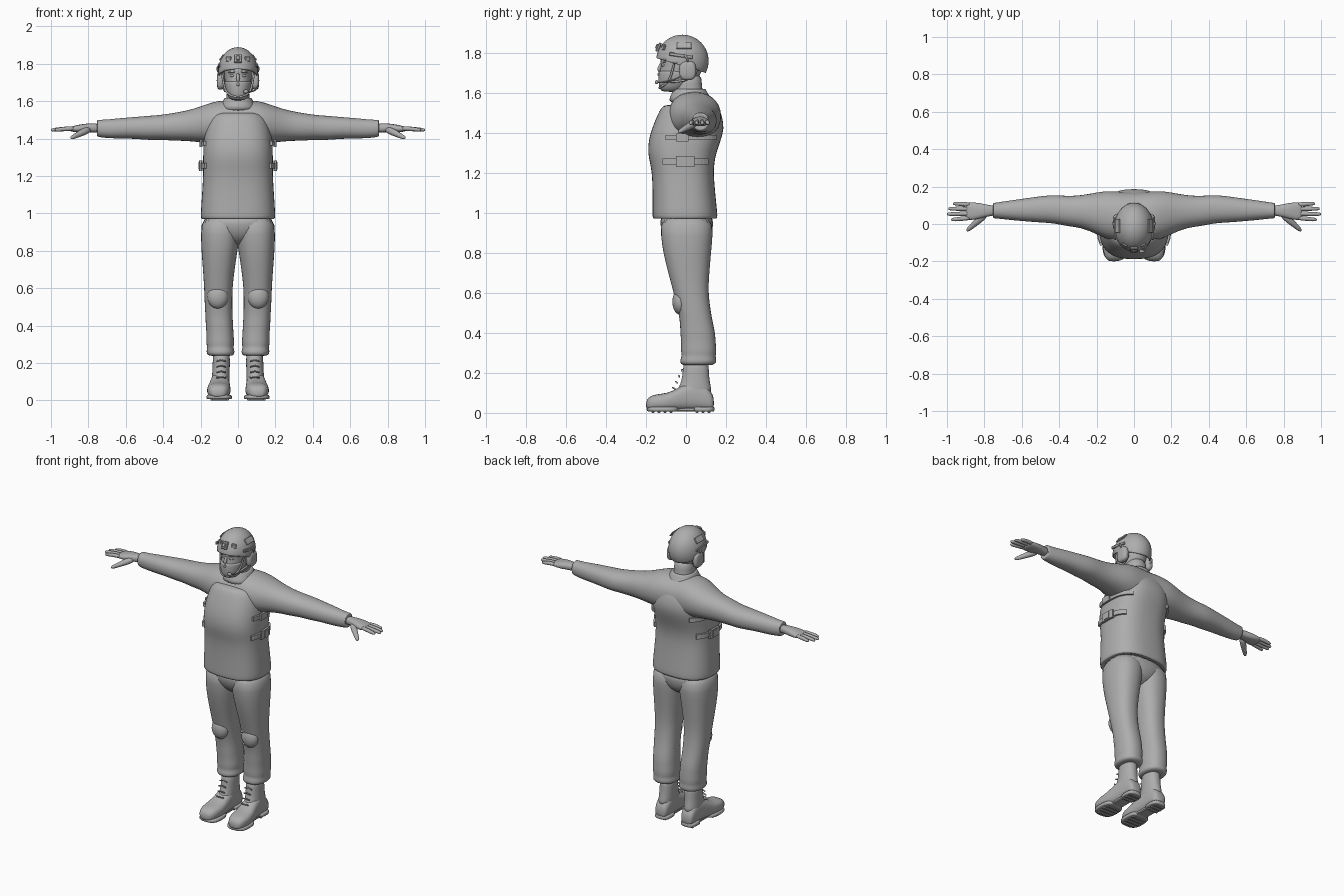
import bpy, bmesh, math
from mathutils import Vector, Matrix

grey = bpy.data.materials.new("neutral_grey")
grey.diffuse_color = (0.42, 0.42, 0.42, 1)


def finish(bm, name, mirror=False, sub=0, solid=0, smooth=True):
    bmesh.ops.recalc_face_normals(bm, faces=bm.faces[:])
    me = bpy.data.meshes.new(name)
    bm.to_mesh(me)
    bm.free()
    me.materials.append(grey)
    for p in me.polygons:
        p.use_smooth = smooth
    ob = bpy.data.objects.new(name, me)
    bpy.context.collection.objects.link(ob)
    if mirror:
        m = ob.modifiers.new("Mirror", 'MIRROR')
        m.use_clip = True
    if solid:
        s = ob.modifiers.new("Solid", 'SOLIDIFY')
        s.thickness, s.offset = solid, 0
    if sub:
        s = ob.modifiers.new("Subsurf", 'SUBSURF')
        s.levels = s.render_levels = sub
    return ob


def bridge(bm, rings, cap0=True, cap1=True):
    n = len(rings[0])
    for r, s in zip(rings, rings[1:]):
        for i in range(n):
            bm.faces.new((r[i], r[(i + 1) % n], s[(i + 1) % n], s[i]))
    if cap0:
        bm.faces.new(rings[0])
    if cap1:
        bm.faces.new(rings[-1])


def loft(name, axis, rows, e=2.2, n=24, mirror=False, cap0=True, sub=1):
    """rows: (position on axis, min a, max a, min b, max b), superellipse sections"""
    bm = bmesh.new()
    rings = []
    for t, a0, a1, b0, b1 in rows:
        ring = []
        for i in range(n):
            c, s = math.cos(math.tau * i / n), math.sin(math.tau * i / n)
            a = (a0 + a1) / 2 + (a1 - a0) / 2 * math.copysign(abs(c) ** (2 / e), c)
            b = (b0 + b1) / 2 + (b1 - b0) / 2 * math.copysign(abs(s) ** (2 / e), s)
            ring.append(bm.verts.new({'x': (t, a, b), 'y': (a, t, b), 'z': (a, b, t)}[axis]))
        rings.append(ring)
    bridge(bm, rings, cap0)
    return finish(bm, name, mirror, sub)


def sym(rows):
    return [(z, -h, h, y0, y1) for z, h, y0, y1 in rows]


def tube(name, pts, radii, mirror=True, n=10, sub=1):
    bm = bmesh.new()
    pts = [Vector(p) for p in pts]
    rings = []
    for i, p in enumerate(pts):
        d = pts[min(i + 1, len(pts) - 1)] - pts[max(i - 1, 0)]
        q = d.to_track_quat('Z', 'Y')
        rings.append([bm.verts.new(p + q @ Vector((radii[i] * math.cos(math.tau * k / n),
                                                   radii[i] * math.sin(math.tau * k / n), 0))) for k in range(n)])
    bridge(bm, rings)
    return finish(bm, name, mirror, sub)


def ball(name, c, r, mirror=True):
    bm = bmesh.new()
    bmesh.ops.create_uvsphere(bm, u_segments=24, v_segments=14, radius=1,
                              matrix=Matrix.Translation(c) @ Matrix.Diagonal((*r, 1)))
    return finish(bm, name, mirror)


def box(name, c, size, rot=(0, 'X'), mirror=False):
    bm = bmesh.new()
    bmesh.ops.create_cube(bm, size=1, matrix=Matrix.Translation(c) @ Matrix.Rotation(rot[0], 4, rot[1])
                          @ Matrix.Diagonal((*size, 1)))
    bmesh.ops.bevel(bm, geom=bm.edges[:], offset=min(size) * 0.25, segments=1, affect='EDGES')
    return finish(bm, name, mirror, smooth=False)


def band(name, z, h, y0, y1, hx, cy, ry, off, thick):
    """strip wrapped round the flank of the vest"""
    bm = bmesh.new()
    cols = []
    for i in range(13):
        y = y0 + (y1 - y0) * i / 12
        x = hx * (1 - abs((y - cy) / ry) ** 2.6) ** (1 / 2.6) + off
        cols.append([bm.verts.new((x, y, z + k * h / 2)) for k in (-1, 1)])
    for a, b in zip(cols, cols[1:]):
        bm.faces.new((a[0], b[0], b[1], a[1]))
    return finish(bm, name, True, solid=thick, smooth=False)


# Boots: foot, shaft, sole, heel, treads
loft("boot_foot", 'y', [(-.2, .085, .13, .025, .05), (-.19, .06, .15, .014, .08), (-.15, .042, .166, .012, .094),
     (-.09, .038, .166, .012, .098), (-.04, .042, .155, .012, .125), (.02, .045, .145, .012, .16),
     (.08, .045, .14, .012, .16), (.125, .05, .137, .012, .11), (.14, .065, .125, .02, .075)], 2.6, mirror=True)
loft("boot_shaft", 'z', [(.08, .045, .143, -.06, .132), (.12, .045, .14, -.04, .127), (.16, .044, .137, -.022, .118),
     (.21, .043, .135, -.016, .114), (.27, .043, .135, -.012, .114)], mirror=True)
for nm, y0, y1, xa, xb in (("sole", -.197, -.035, .032, .169), ("heel", .03, .142, .042, .145)):
    loft("boot_" + nm, 'z', [(.006, xa + .004, xb - .004, y0 + .004, y1), (.01, xa, xb, y0, y1),
         (.026, xa, xb, y0, y1), (.032, xa + .006, xb - .006, y0 + .006, y1)], 2.8, mirror=True)
for y in (-.165, -.135, -.105, -.075, .055, .085, .115):
    w = .1 if -.15 < y < 0 else .075
    box("boot_tread", (.098, y, .006), (w, .016, .012), mirror=True)
box("boot_arch", (.095, 0, .018), (.075, .09, .02), mirror=True)
for i in range(4):
    z = .12 + i * .03
    tube("boot_lace", [(.065, -.055 + i * .011, z), (.09, -.066 + i * .0155, z + .006), (.115, -.055 + i * .011, z)],
         [.004] * 3, sub=0)

# Trousers
loft("trouser_leg", 'z', [(.238, .04, .145, -.01, .12), (.242, .022, .165, -.026, .147), (.262, .016, .17, -.032, .154),
     (.285, .026, .164, -.02, .147), (.305, .018, .171, -.027, .153), (.35, .024, .168, -.024, .149),
     (.4, .025, .173, -.029, .146), (.45, .029, .174, -.03, .135), (.5, .03, .178, -.038, .125),
     (.6, .03, .181, -.062, .111), (.7, .018, .188, -.09, .117), (.8, .002, .196, -.115, .126),
     (.88, -.01, .199, -.126, .134), (1, -.02, .197, -.132, .137)], 2.3, mirror=True)
loft("trouser_seat", 'z', sym([(.825, .03, -.04, .05), (.85, .08, -.085, .1), (.89, .14, -.118, .13),
     (.94, .18, -.13, .137), (1, .19, -.132, .138)]), 2.4)
ball("knee_pad", (.108, -.03, .555), (.056, .038, .064))

# Vest body and its hem
loft("vest", 'z', sym([(.985, .17, -.14, .13), (.968, .19, -.158, .148), (.972, .199, -.168, .158),
     (1.0, .2, -.168, .157), (1.1, .193, -.167, .146), (1.2, .187, -.17, .138), (1.25, .187, -.181, .142),
     (1.3, .187, -.191, .152), (1.36, .186, -.188, .174), (1.42, .181, -.171, .191), (1.47, .171, -.15, .184),
     (1.51, .155, -.133, .17), (1.532, .135, -.116, .156), (1.54, .11, -.1, .14)]), 2.6, 32)

# Side straps with buckles
up, low = (.185, -.006, .183), (.187, -.019, .165)
band("side_strap", 1.375, .026, -.1, .15, *up, .006, .012)
band("strap_buckle", 1.375, .04, -.05, .012, *up, .014, .014)
band("side_strap", 1.255, .03, -.115, .108, *low, .006, .012)
band("strap_buckle", 1.255, .054, -.05, .04, *low, .014, .014)
band("strap_clip", 1.255, .042, -.025, .015, *low, .021, .008)

# Shirt yoke and sleeves, collar
loft("shirt_sleeve", 'x', [(0, -.09, .17, 1.36, 1.6), (.08, -.092, .174, 1.36, 1.607), (.14, -.085, .178, 1.37, 1.595),
     (.2, -.055, .17, 1.38, 1.572), (.28, -.02, .153, 1.388, 1.548), (.36, -.012, .15, 1.389, 1.535),
     (.42, .002, .155, 1.394, 1.526), (.47, .006, .153, 1.391, 1.523), (.56, .012, .14, 1.4, 1.515),
     (.65, .02, .128, 1.4, 1.508), (.72, .028, .117, 1.404, 1.5), (.748, .03, .113, 1.41, 1.502),
     (.755, .033, .11, 1.413, 1.499), (.75, .045, .1, 1.425, 1.485)], 2.2, mirror=True, cap0=False)
loft("collar", 'z', sym([(1.54, .115, -.095, .14), (1.58, .092, -.08, .12), (1.605, .078, -.068, .104),
     (1.622, .072, -.06, .098), (1.615, .06, -.05, .088)]))

# Hands
loft("palm", 'x', [(.73, .045, .098, 1.432, 1.478), (.77, .043, .1, 1.434, 1.482), (.81, .032, .11, 1.432, 1.481),
     (.85, .022, .116, 1.431, 1.475), (.885, .02, .116, 1.436, 1.467), (.9, .026, .11, 1.442, 1.462)],
     2.5, 16, mirror=True)
for y0, y1, tip in ((.033, .024, .978), (.056, .053, 1.0), (.08, .082, .993), (.104, .109, .967)):
    tube("finger", [(.87, y0, 1.454), (.92, (y0 + y1) / 2, 1.453), (tip - .02, y1, 1.448), (tip - .004, y1, 1.446),
         (tip, y1, 1.445)], [.013, .0125, .011, .0085, .004])
tube("thumb", [(.79, .055, 1.452), (.83, .02, 1.434), (.862, -.008, 1.418), (.887, -.03, 1.406), (.894, -.038, 1.402)],
     [.02, .02, .015, .012, .005])

# Neck, head, face mask
loft("neck", 'z', sym([(1.53, .075, -.06, .1), (1.6, .063, -.058, .086), (1.64, .06, -.06, .078), (1.7, .06, -.05, .08)]))
head = [(1.607, .028, -.115, -.05), (1.622, .046, -.128, -.01), (1.65, .06, -.134, .04), (1.69, .069, -.134, .075),
        (1.725, .073, -.127, .086), (1.74, .074, -.125, .087), (1.765, .074, -.131, .088), (1.82, .068, -.12, .07)]
loft("head", 'z', sym(head), 2.2)
loft("face_mask", 'z', sym([(z - .004, h + .004, y0 - .004, y1 * .6) for z, h, y0, y1 in head[:4]]
     + [(1.706, .073, -.136, .04), (1.708, .069, -.128, .03)]), 2.1)
tube("nose", [(0, -.12, 1.752), (0, -.129, 1.73), (0, -.137, 1.708), (0, -.139, 1.695), (0, -.128, 1.682)],
     [.008, .009, .013, .014, .008], mirror=False)
ball("eye", (.03, -.112, 1.737), (.014, .01, .008))
tube("brow", [(.012, -.124, 1.755), (.032, -.12, 1.759), (.054, -.1, 1.753)], [.005, .007, .004])

# Helmet shell, cut along a tilted plane
bm = bmesh.new()
bmesh.ops.create_uvsphere(bm, u_segments=40, v_segments=24, radius=1,
                          matrix=Matrix.Translation((0, -.018, 1.758)) @ Matrix.Diagonal((.102, .127, .127, 1)))
bmesh.ops.bisect_plane(bm, geom=bm.verts[:] + bm.edges[:] + bm.faces[:], plane_co=(0, -.145, 1.772),
                       plane_no=(0, .3, 1), clear_inner=True)
finish(bm, "helmet_shell", solid=.008)
box("helmet_mount", (0, -.137, 1.827), (.042, .014, .048), (-.45, 'X'))
box("helmet_mount_block", (0, -.144, 1.83), (.022, .014, .026), (-.45, 'X'))
box("helmet_rail", (.101, -.025, 1.785), (.012, .12, .018), (-.15, 'X'), True)
box("helmet_side_pad", (.088, -.01, 1.834), (.008, .075, .038), (-.62, 'Y'), True)
box("helmet_front_pad", (.05, -.112, 1.825), (.03, .012, .028), (.5, 'Z'), True)

# Headset, chin straps and microphone
loft("ear_cup", 'x', [(.066, -.03, .048, 1.665, 1.755), (.095, -.036, .052, 1.66, 1.76), (.105, -.034, .05, 1.662, 1.758),
     (.114, -.022, .038, 1.676, 1.744)], 2.8, 20, mirror=True)
tube("headset_arm", [(.105, .01, 1.75), (.112, .005, 1.775), (.106, -.01, 1.79)], [.006] * 3)
tube("chin_strap_front", [(.088, -.055, 1.765), (.078, -.07, 1.7), (.069, -.085, 1.652), (.04, -.125, 1.628),
     (0, -.137, 1.622)], [.006] * 5)
tube("chin_strap_rear", [(.088, .06, 1.71), (.076, .02, 1.665), (.07, -.04, 1.655), (.069, -.085, 1.652)], [.006] * 4)
tube("microphone_boom", [(.108, -.02, 1.685), (.1, -.06, 1.662), (.075, -.115, 1.65), (.05, -.142, 1.65)],
     [.004] * 4, mirror=False)
ball("microphone", (.042, -.147, 1.652), (.014, .009, .01), False)
